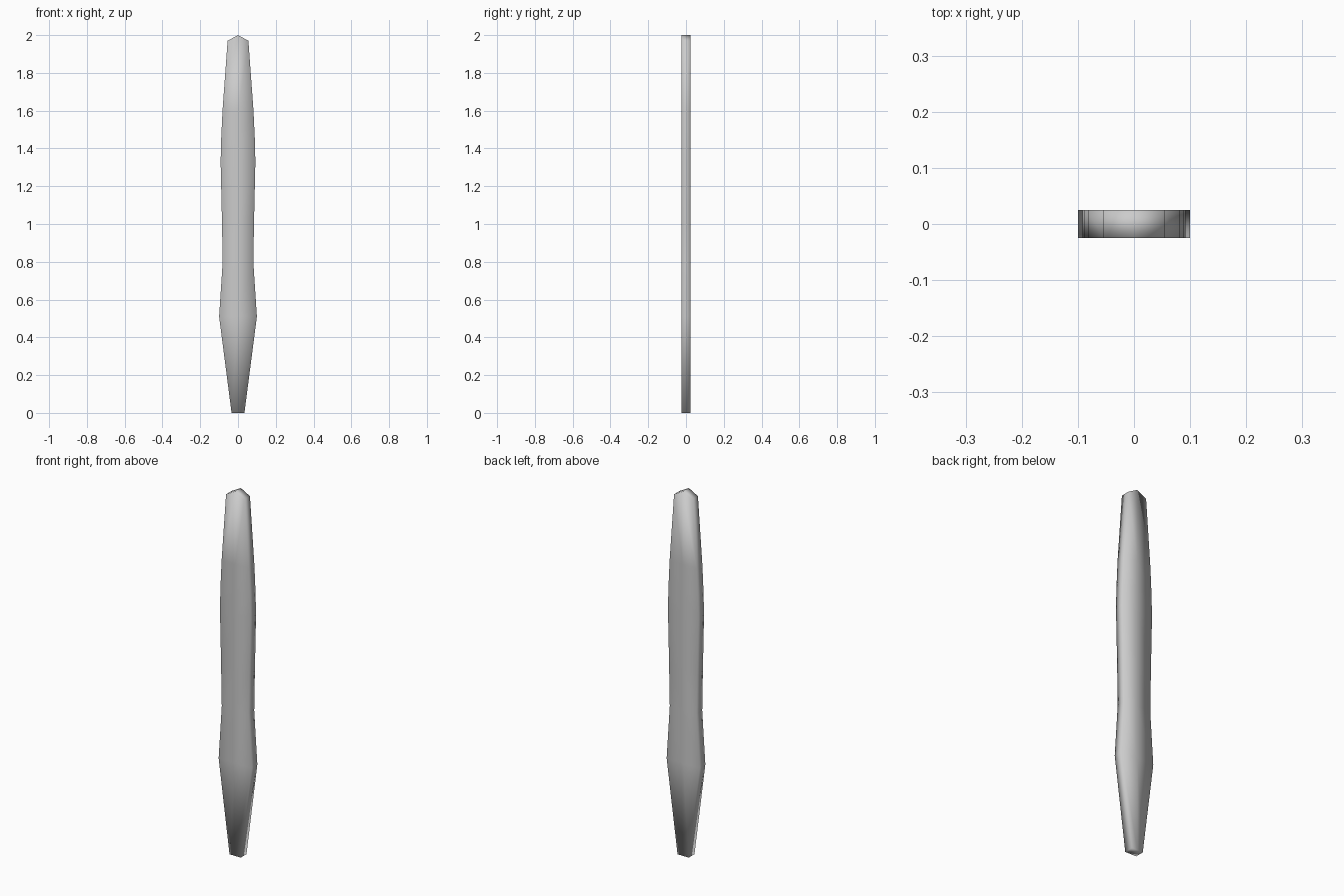
import bpy, bmesh

if "Cube" in bpy.data.objects:
    bpy.data.objects.remove(bpy.data.objects["Cube"])

# Half-width of the board at each height
PROFILE = [(0.0, 0.034), (0.51, 0.10), (0.80, 0.081), (1.02, 0.085), (1.33, 0.092),
           (1.45, 0.089), (1.60, 0.082), (1.97, 0.055)]
TIP_Z = 2.0
HALF_DEPTH = 0.025

# Flat outline split along its centre line, then extruded to thickness
bm = bmesh.new()
rows = []
for i, (z, w) in enumerate(PROFILE):
    zc = TIP_Z if i == len(PROFILE) - 1 else z
    rows.append([bm.verts.new((x, -HALF_DEPTH, h))
                 for x, h in ((-w, z), (0, zc), (w, z))])
for a, b in zip(rows, rows[1:]):
    for k in range(2):
        bm.faces.new((a[k], a[k + 1], b[k + 1], b[k]))
ext = bmesh.ops.extrude_face_region(bm, geom=bm.faces[:], use_keep_orig=True)
moved = [g for g in ext["geom"] if isinstance(g, bmesh.types.BMVert)]
bmesh.ops.translate(bm, verts=moved, vec=(0, 2 * HALF_DEPTH, 0))
bmesh.ops.recalc_face_normals(bm, faces=bm.faces[:])

# Board object, smooth all over
mesh = bpy.data.meshes.new("board")
bm.to_mesh(mesh)
bm.free()
mesh.shade_smooth()
board = bpy.data.objects.new("board", mesh)
bpy.context.collection.objects.link(board)
